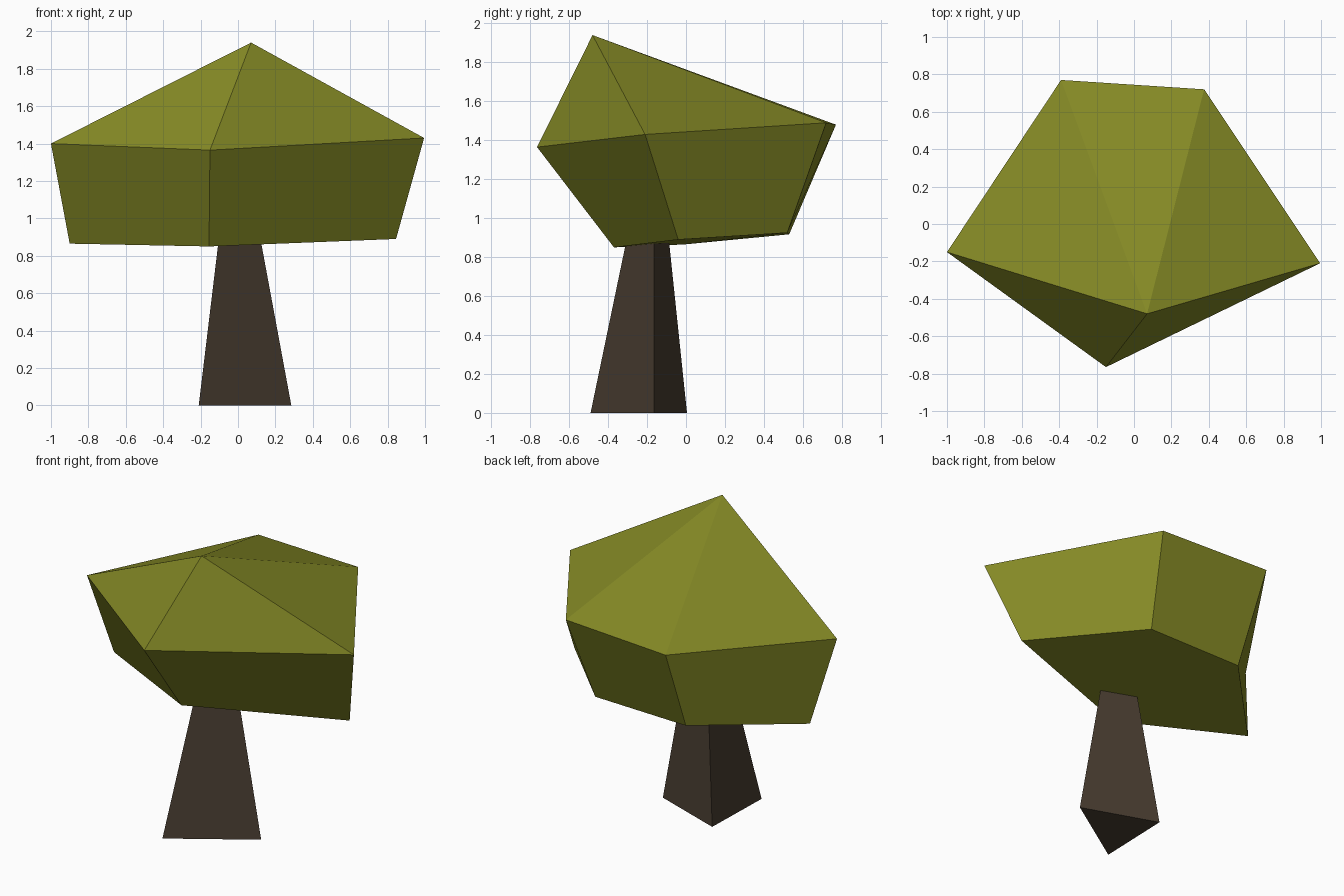
import bpy

if "Cube" in bpy.data.objects:
    bpy.data.objects.remove(bpy.data.objects["Cube"])


def material(name, color):
    m = bpy.data.materials.new(name)
    m.diffuse_color = (*color, 1.0)
    m.use_nodes = True
    m.node_tree.nodes["Principled BSDF"].inputs["Base Color"].default_value = m.diffuse_color
    return m


def loft(name, lower, upper, mat, apex=None):
    """Join two rings with side faces; close the top with a cap or a fan to an apex."""
    n = len(lower)
    verts = list(lower) + list(upper)
    faces = [tuple(reversed(range(n)))]
    faces += [(i, (i + 1) % n, n + (i + 1) % n, n + i) for i in range(n)]
    if apex:
        verts.append(apex)
        faces += [(n + i, n + (i + 1) % n, 2 * n) for i in range(n)]
    else:
        faces.append(tuple(range(n, 2 * n)))
    mesh = bpy.data.meshes.new(name)
    mesh.from_pydata(verts, [], faces)
    mesh.materials.append(mat)
    mesh.update()
    obj = bpy.data.objects.new(name, mesh)
    bpy.context.collection.objects.link(obj)
    return obj


leaf_green = material("olive_green", (0.235, 0.255, 0.019))
bark_brown = material("dark_brown", (0.065, 0.046, 0.030))

# Trunk: tapered three-sided prism, its top just inside the canopy
base = [(-0.21, -0.49, 0), (0.285, -0.165, 0), (-0.195, 0.005, 0)]
top = [(-0.104, -0.307, 0.88), (0.122, -0.165, 0.88), (-0.098, -0.087, 0.88)]
loft("trunk", base, top, bark_brown)

# Canopy: five-sided crown, narrower underneath, with an off-centre peak
rim = [(-1.0, -0.15, 1.40), (-0.15, -0.765, 1.365), (0.995, -0.21, 1.43),
       (0.375, 0.72, 1.49), (-0.39, 0.77, 1.48)]
under = [(-0.90, -0.01, 0.865), (-0.155, -0.37, 0.85), (0.845, -0.04, 0.89),
         (0.30, 0.52, 0.925), (-0.37, 0.53, 0.917)]
loft("canopy", under, rim, leaf_green, apex=(0.07, -0.48, 1.94))
